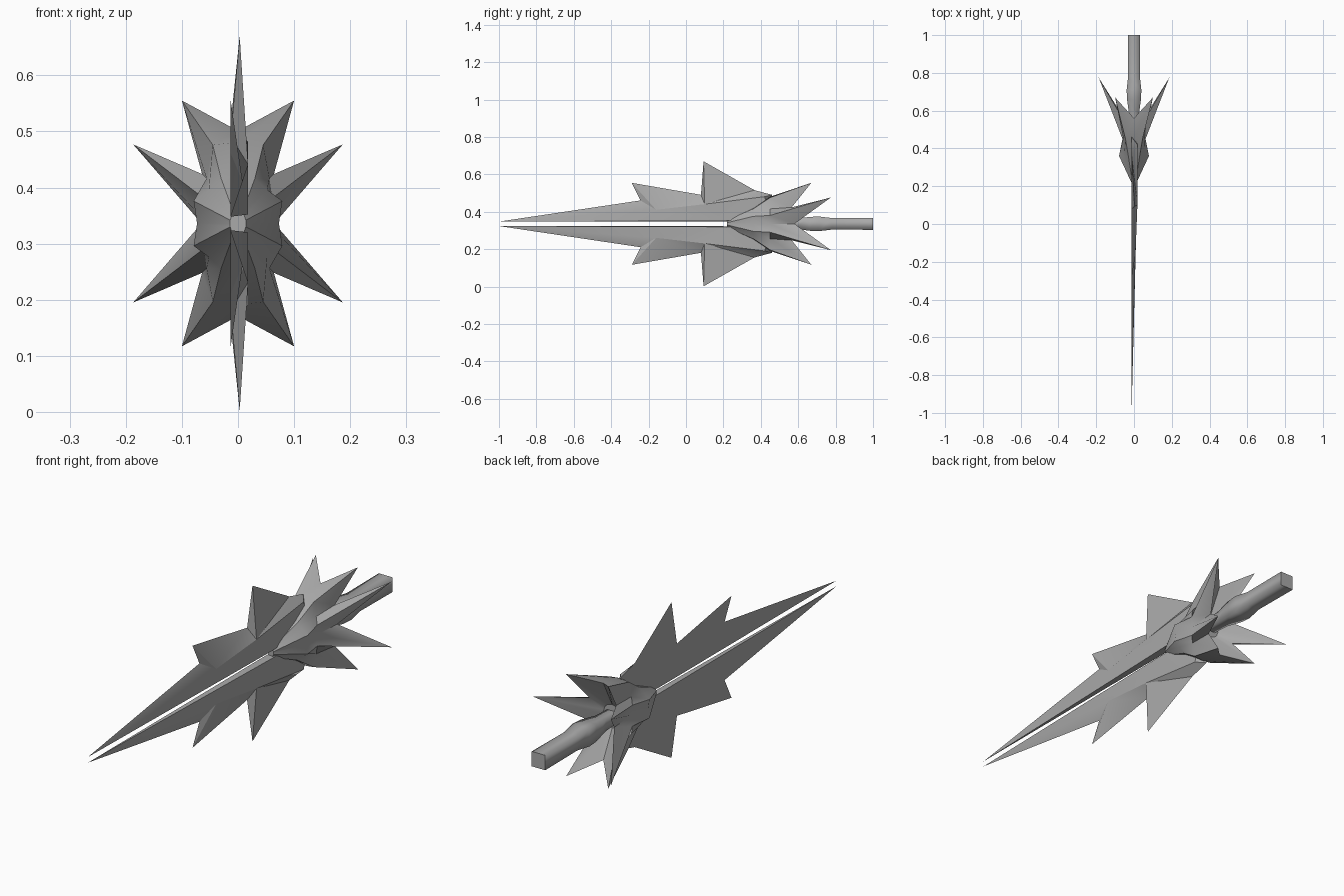
import bpy, bmesh
from mathutils import Vector

if "Cube" in bpy.data.objects:
    bpy.data.objects.remove(bpy.data.objects["Cube"])

ZC = 0.336  # height of the long axis

steel = bpy.data.materials.new("grey_steel")
steel.diffuse_color = (0.4, 0.4, 0.4, 1)
steel.use_nodes = True
steel.node_tree.nodes["Principled BSDF"].inputs["Base Color"].default_value = steel.diffuse_color


def make(name, verts, faces, angle=None):
    """Mesh object from points and faces, with outward normals."""
    me = bpy.data.meshes.new(name)
    me.from_pydata(verts, [], faces)
    bm = bmesh.new()
    bm.from_mesh(me)
    bmesh.ops.recalc_face_normals(bm, faces=bm.faces)
    bm.to_mesh(me)
    bm.free()
    me.materials.append(steel)
    ob = bpy.data.objects.new(name, me)
    bpy.context.collection.objects.link(ob)
    if angle:
        bpy.ops.object.select_all(action='DESELECT')
        ob.select_set(True)
        bpy.context.view_layer.objects.active = ob
        bpy.ops.object.shade_smooth_by_angle(angle=angle)
    return ob


def loft(rings):
    """Closed skin through rings of equal point count."""
    n = len(rings[0])
    verts = [p for r in rings for p in r]
    faces = [(i * n + j, i * n + (j + 1) % n, (i + 1) * n + (j + 1) % n, (i + 1) * n + j)
             for i in range(len(rings) - 1) for j in range(n)]
    faces += [tuple(range(n)), tuple(range(len(verts) - n, len(verts)))]
    return verts, faces


# Blade halves: flat back, ridged front, barbs on the outer edge (x, y, height above axis)
B, F = -0.013, 0.018
pts = {
    "tip": (B, -1.0, 0.012), "n1": (B, -0.243, 0.125), "s1": (B, -0.29, 0.219),
    "n2": (B, 0.08, 0.155), "s2": (0.003, 0.094, 0.334), "n3": (B, 0.366, 0.18),
    "e": (B, 0.46, 0.155), "end": (B, 0.46, 0.02), "inner": (B, 0.2, 0.013),
    "r1": (0.008, -0.16, 0.075), "r2": (F, 0.1, 0.105), "r3": (F, 0.42, 0.145),
    "q1": (F, 0.2, 0.016), "q2": (F, 0.46, 0.022),
}
blade_faces = [
    "tip n1 s1 n2 n3 e end inner", "n2 s2 n3",
    "tip n1 r1", "n1 s1 r1", "s1 n2 r1", "n2 r2 r1", "n2 s2 r2", "s2 n3 r2",
    "n3 r3 r2", "n3 e r3", "e end q2 r3", "tip r1 q1", "r1 r2 q1", "r2 r3 q1",
    "r3 q2 q1", "q1 q2 end inner", "tip q1 inner",
]
names = list(pts)
faces = [[names.index(k) for k in f.split()] for f in blade_faces]
for name, s in (("upper_blade", 1), ("lower_blade", -1)):
    make(name, [(x, y, ZC + s * z) for x, y, z in pts.values()], faces, 0.5)


# Collar: flaring shell ending in eight swept-back spikes
def full_ring(quarter):
    """Mirror five points (top to side) into a full ring of sixteen."""
    right = quarter + [(x, y, -z) for x, y, z in quarter[-2::-1]]
    ring = right + [(-x, y, z) for x, y, z in right[-2:0:-1]]
    return [(x, y, ZC + z) for x, y, z in ring]


def flat(y, xz):
    return [(x, y, z) for x, z in xz]


collar = [
    flat(0.22, [(0, .02), (.008, .02), (.012, .012), (.014, .006), (.014, 0)]),
    flat(0.36, [(0, .085), (.03, .08), (.052, .06), (.079, .04), (.073, 0)]),
    flat(0.45, [(0, .145), (.045, .14), (.056, .08), (.061, .045), (.055, 0)]),
    [(0, .56, .165), (.1, .67, .219), (.064, .565, .088), (.187, .775, .141), (.065, .58, 0)],
    flat(0.50, [(0, .05), (.022, .045), (.034, .034), (.04, .018), (.042, 0)]),
]
make("spiked_collar", *loft([full_ring(q) for q in collar]), 0.6)

# Handle: square bar with a swollen neck
grip = [(.46, .022), (.58, .026), (.66, .037), (.71, .039), (.78, .031), (1.0, .032)]
rings = [[(sx * r, y, ZC + sz * r) for sx, sz in ((-1, -1), (1, -1), (1, 1), (-1, 1))]
         for y, r in grip]
handle = make("handle", *loft(rings))
for p in handle.data.polygons:
    p.use_smooth = abs(p.normal.y) < 0.9
